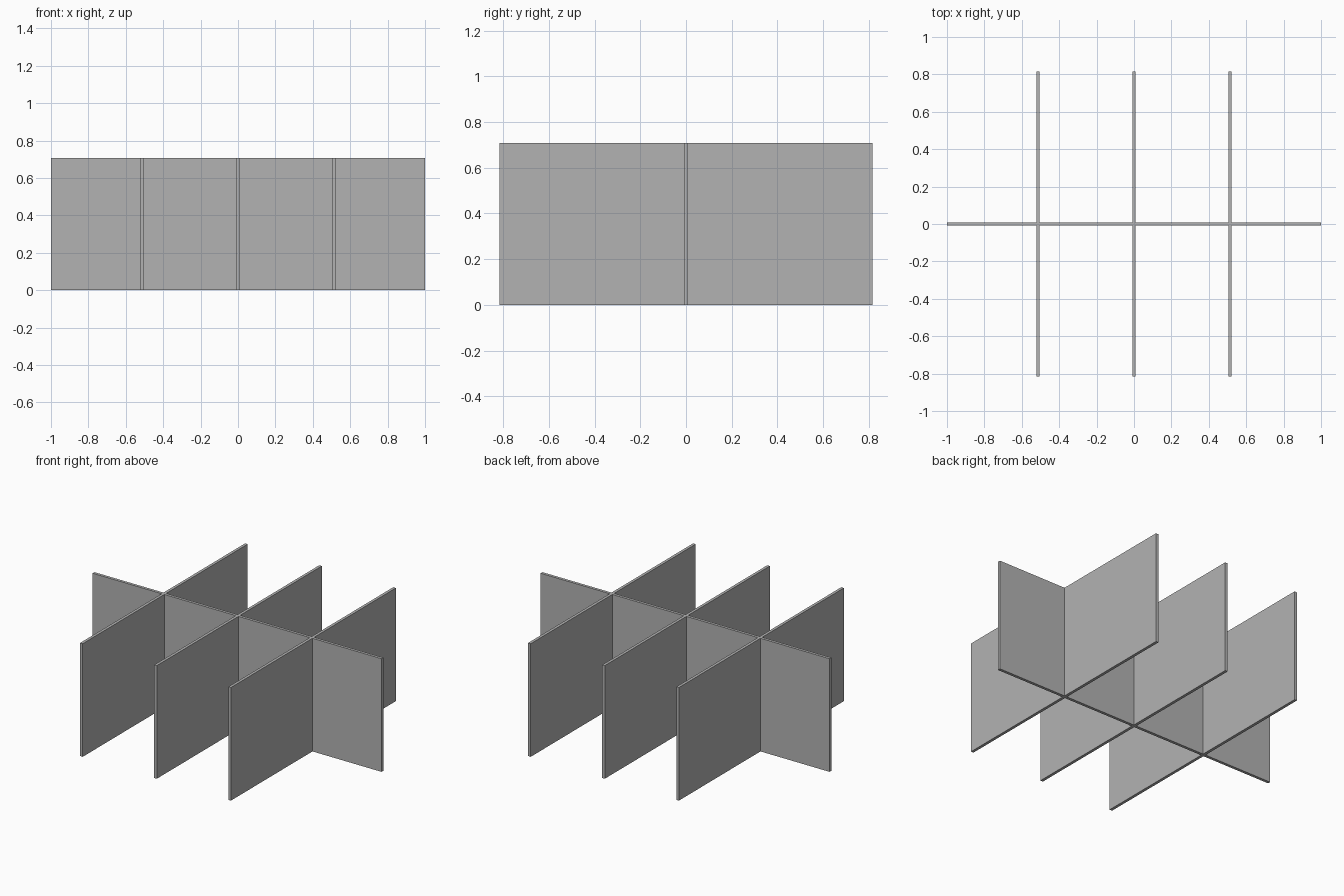
import bpy
import bmesh
from mathutils import Matrix, Vector

cube = bpy.data.objects.get("Cube")
if cube:
    bpy.data.objects.remove(cube)

HEIGHT = 0.708
THICK = 0.018
SPACING = 0.513

grey = bpy.data.materials.new("grey board")
grey.use_nodes = True
colour = (0.45, 0.45, 0.45, 1)
grey.diffuse_color = colour
grey.node_tree.nodes["Principled BSDF"].inputs["Base Color"].default_value = colour


def board(name, half_length, slots, slot_edge, matrix):
    """Upright board along local x, with half-height slots cut from slot_edge."""
    other_edge = HEIGHT - slot_edge
    outline = [(half_length, other_edge), (-half_length, other_edge), (-half_length, slot_edge)]
    for s in slots:
        a, b = s - THICK / 2, s + THICK / 2
        outline += [(a, slot_edge), (a, HEIGHT / 2), (b, HEIGHT / 2), (b, slot_edge)]
    outline.append((half_length, slot_edge))

    bm = bmesh.new()
    face = bm.faces.new([bm.verts.new((x, -THICK / 2, z)) for x, z in outline])
    side = bmesh.ops.extrude_face_region(bm, geom=[face])["geom"]
    moved = [v for v in side if isinstance(v, bmesh.types.BMVert)]
    bmesh.ops.translate(bm, verts=moved, vec=Vector((0, THICK, 0)))
    bmesh.ops.recalc_face_normals(bm, faces=bm.faces)
    mesh = bpy.data.meshes.new(name)
    bm.to_mesh(mesh)
    bm.free()
    mesh.materials.append(grey)
    obj = bpy.data.objects.new(name, mesh)
    obj.matrix_world = matrix
    bpy.context.collection.objects.link(obj)


# Long divider, slotted from the top
positions = [-SPACING, 0, SPACING]
board("long_divider", 1.0, positions, HEIGHT, Matrix.Identity(4))

# Cross dividers, slotted from the bottom
turn = Matrix.Rotation(1.5707963, 4, "Z")
for label, x in zip(("right", "middle", "left"), positions):
    board(label + "_cross_divider", 0.816, [0], 0, Matrix.Translation((x, 0, 0)) @ turn)
